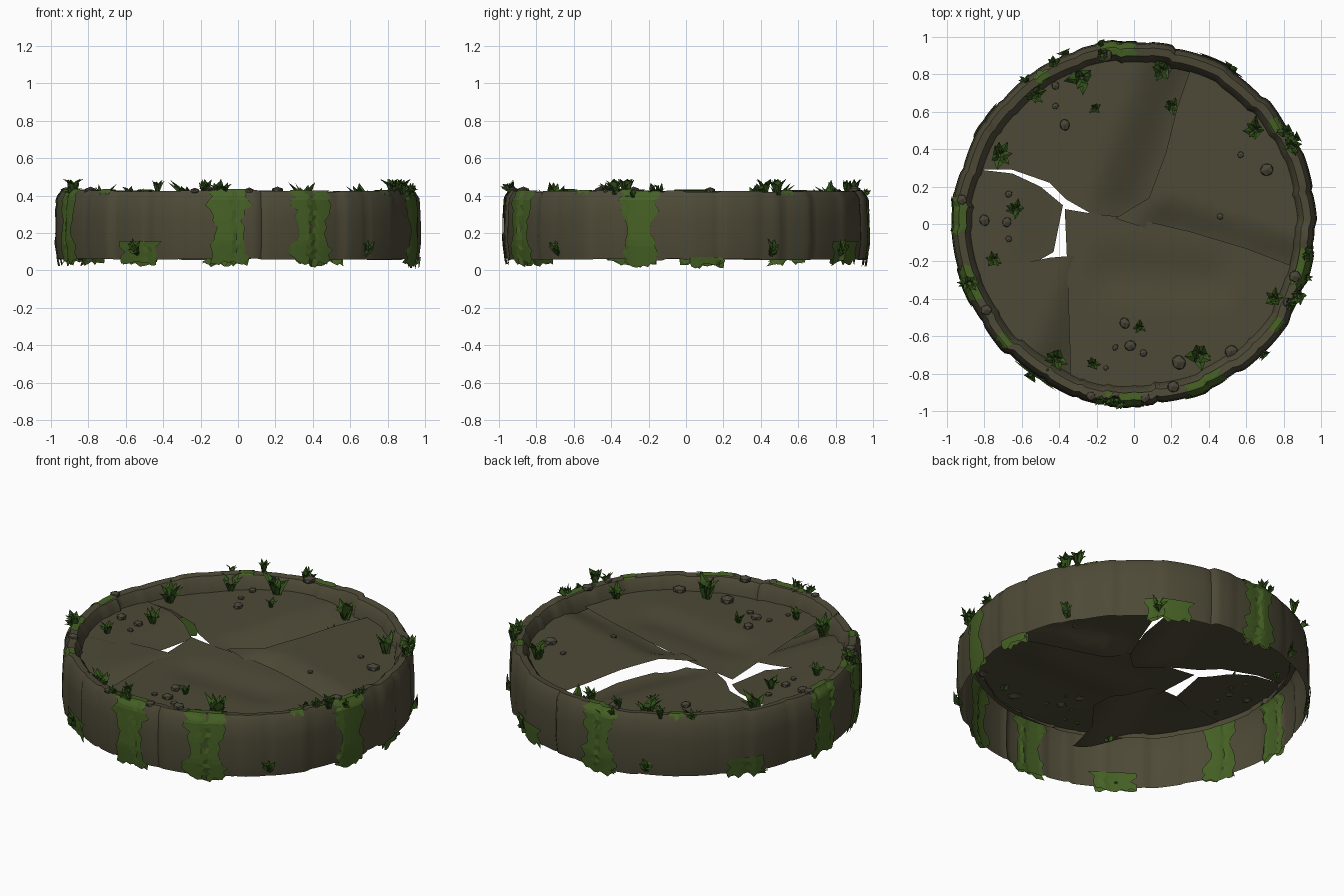
import bpy, bmesh, math, random
from mathutils import Vector, Matrix, geometry
from mathutils.bvhtree import BVHTree

if "Cube" in bpy.data.objects:
    bpy.data.objects.remove(bpy.data.objects["Cube"])

random.seed(7)
rnd = random.uniform


def material(name, col):
    m = bpy.data.materials.new(name)
    m.diffuse_color = (*col, 1)
    m.use_nodes = True
    m.node_tree.nodes["Principled BSDF"].inputs["Base Color"].default_value = m.diffuse_color
    return m


STONE = material("brown_stone", (0.075, 0.068, 0.038))
PEBBLE = material("grey_brown_pebble", (0.068, 0.060, 0.040))
MOSS = material("moss_green", (0.060, 0.118, 0.018))
GRASS = material("grass_green", (0.036, 0.090, 0.012))


def finish(name, bm, mat, angle=None):
    me = bpy.data.meshes.new(name)
    bm.to_mesh(me)
    bm.free()
    me.materials.append(mat)
    ob = bpy.data.objects.new(name, me)
    bpy.context.collection.objects.link(ob)
    if angle:
        me.shade_smooth()
        me.set_sharp_from_angle(angle=math.radians(angle))
    return ob


# ---- ring wall: profile swept round, broken into irregular blocks ----
PROFILE = [(0.972, 0.06), (0.984, 0.15), (0.982, 0.28), (0.976, 0.385),
           (0.952, 0.425), (0.912, 0.42), (0.888, 0.385), (0.875, 0.32)]
blocks, a = [], 0.0
while a < 355:
    w = min(rnd(7, 19), 360 - a)
    blocks.append((a, a + w, rnd(0, 0.022), rnd(0, 0.022), rnd(-0.006, 0.006)))
    a += w


def surf(theta, u, off=0.0):
    """Point on the wall at angle theta (degrees), u along the profile."""
    t = theta % 360
    i = min(max(int(math.floor(u)), 0), len(PROFILE) - 2)
    f = u - i
    r = PROFILE[i][0] * (1 - f) + PROFILE[i + 1][0] * f
    z = PROFILE[i][1] * (1 - f) + PROFILE[i + 1][1] * f
    for a0, a1, d0, d1, dz in blocks:
        if a0 <= t <= a1:
            k = (t - a0) / max(a1 - a0, 0.01)
            groove = 0.008 * max(0, 1 - min(t - a0, a1 - t) / 1.2)
            r -= d0 * (1 - k) + d1 * k + groove
            z += dz * (1 if u < 1 or 3 < u < 6 else 0)
            break
    if u > 3.5:
        z += off
    else:
        r += off
    th = math.radians(theta)
    return Vector((r * math.cos(th), r * math.sin(th), z))


bm = bmesh.new()
N = 240
cols = [[bm.verts.new(surf(i * 360 / N, u)) for u in range(len(PROFILE))] for i in range(N)]
for i in range(N):
    p, q = cols[i], cols[(i + 1) % N]
    for j in range(len(PROFILE) - 1):
        bm.faces.new((p[j], q[j], q[j + 1], p[j + 1]))
finish("ring_wall", bm, STONE, 40)


# ---- broken floor slabs: outline, base height, sagging edge ----
def arc(a0, a1, r=0.9):
    n = int(abs(a1 - a0) / 5) + 1
    return [(r * math.cos(math.radians(a0 + (a1 - a0) * k / n)),
             r * math.sin(math.radians(a0 + (a1 - a0) * k / n))) for k in range(n + 1)]


SLABS = {
    "back": (arc(66, 161) + [(-.65, .29), (-.45, .22), (-.36, .13), (-.22, .05), (0, .0),
             (.13, .12), (.22, .35), (.27, .6)], .345, ((.08, .1), (.34, .8)), .10, .34),
    "right": (arc(-19, 70) + [(.23, .62), (.17, .38), (.08, .14), (-.1, .03), (.3, -.1),
              (.6, -.19)], .355, ((.2, -.06), (.9, -.28)), .055, .22),
    "front": (arc(-112, -15) + [(.6, -.13), (.3, -.04), (0, .03), (-.22, .055), (-.37, .08),
              (-.36, -.15), (-.27, -.17), (-.1, -.3), (-.13, -.42), (-.23, -.58)],
              .34, ((-.1, -.27), (.4, -.3)), .02, .2),
    "front_left": (arc(197, 252) + [(-.2, -.6), (-.06, -.42), (-.06, -.27), (-.27, -.165),
                   (-.45, -.18), (-.65, -.285)], .345, ((-.06, -.28), (-.28, -.8)), .10, .32),
    "left": (arc(161, 199) + [(-.65, -.275), (-.43, -.15), (-.38, .1), (-.5, .2), (-.65, .27)],
             .35, ((-.4, -.15), (-.36, .12)), .03, .3),
}
floor = bmesh.new()
for name, (outline, base, seg, depth, width) in SLABS.items():
    bm = bmesh.new()
    bm.faces.new([bm.verts.new((x, y, 0)) for x, y in outline])
    for _ in range(5):
        bmesh.ops.triangulate(bm, faces=bm.faces[:])
        bmesh.ops.beautify_fill(bm, faces=bm.faces[:], edges=bm.edges[:])
        long = [e for e in bm.edges if e.calc_length() > 0.07]
        bmesh.ops.subdivide_edges(bm, edges=long, cuts=1)
    bmesh.ops.triangulate(bm, faces=bm.faces[:])
    s0, s1 = Vector((*seg[0], 0)), Vector((*seg[1], 0))
    for v in bm.verts:
        p, k = geometry.intersect_point_line(v.co, s0, s1)
        p = s0.lerp(s1, min(max(k, 0), 1))
        d = max(0, 1 - (v.co - p).length / width)
        v.co.z = base - depth * d * d * (3 - 2 * d) + 0.008 * math.sin(5 * v.co.x + 3 * v.co.y)
    bmesh.ops.recalc_face_normals(bm, faces=bm.faces[:])
    if sum(f.normal.z for f in bm.faces) < 0:
        bmesh.ops.reverse_faces(bm, faces=bm.faces[:])
    ob = finish("floor_slab_" + name, bm, STONE, 50)
    floor.from_mesh(ob.data)
tree = BVHTree.FromBMesh(floor)
floor.free()


def ground(x, y):
    if math.hypot(x, y) > 0.88:
        return 0.42
    hit = tree.ray_cast(Vector((x, y, 1)), Vector((0, 0, -1)))[0]
    return hit.z if hit else 0.34


# ---- moss: ragged sheets hugging the wall, outside and inside ----
def moss(bm, theta, half, u0, u1, step=0.25):
    n = int((u1 - u0) / step)
    edges = []
    for k in range(n + 1):
        u = u0 + (u1 - u0) * k / n
        waist = 1 - 0.3 * math.exp(-((u - 1.7) / 0.5) ** 2)
        edges.append((u, -half * waist * rnd(.75, 1.2), half * waist * rnd(.75, 1.2)))
    for off in (0.008, -0.008):
        rows = []
        for u, l, r in edges:
            if off < 0 and u > 3.5:
                break
            rows.append([bm.verts.new(surf(theta + l + (r - l) * c / 8,
                                           u + (rnd(-.25, .12) if u == u0 else 0), off))
                         for c in range(9)])
        for p, q in zip(rows, rows[1:]):
            for c in range(8):
                bm.faces.new((p[c], p[c + 1], q[c + 1], q[c]))


bm = bmesh.new()
for theta, half in [(-93, 6.5), (-66, 6.5), (200, 6), (95, 6), (177, 6), (-15, 6)]:
    moss(bm, theta, half, -0.2, 5.0)
for theta, half in [(-123, 7.5), (62, 7.5), (145, 7)]:
    moss(bm, theta, half, -0.15, 1.05)
moss(bm, 6, 5.5, -0.3, 0.2, 0.25)
for theta in (-35, 35, 122, 222):          # small pads on the rim
    moss(bm, theta, 2.5, 3.6, 5.2)
finish("moss_patches", bm, MOSS)


# ---- leafy tufts ----
def tuft(bm, pos, axis, size, n):
    rot = Vector((0, 0, 1)).rotation_difference(Vector(axis)).to_matrix()
    for k in range(n):
        spin = Matrix.Rotation(k * math.tau / n + rnd(-.4, .4), 3, 'Z')
        w, h, out = size * rnd(.2, .32), size * rnd(.7, 1.25), size * rnd(.4, .85)
        pts = [(0, -w * .6, -.2 * size), (0, w * .6, -.2 * size), (out * .45, w, h * .6),
               (out * .35, 0, h * .7), (out * .45, -w, h * .6), (out, rnd(-w, w), h)]
        vs = []
        for p in pts:
            co = Vector(pos) + rot @ (spin @ Vector(p))
            r = math.hypot(co.x, co.y)
            if r > 1:
                co.x, co.y = co.x / r, co.y / r
            co.z = min(max(co.z, 0), 0.49)
            vs.append(bm.verts.new(co))
        for f in ((0, 1, 2, 3), (0, 3, 4), (3, 2, 5), (4, 3, 5)):
            bm.faces.new([vs[i] for i in f])


bm = bmesh.new()
for x, y, s in [(-.72, .37, .1), (-.28, .78, .11), (-.21, .62, .05), (.15, .82, .1),
                (.2, .63, .07), (.65, .5, .1), (.82, .49, .08), (-.53, .69, .08),
                (-.43, .86, .06), (-.63, .08, .07), (-.75, -.19, .06), (-.42, -.72, .11),
                (-.22, -.75, .06), (.35, -.7, .11), (.75, -.4, .08), (.88, -.38, .07),
                (.03, -.55, .05), (-.17, .9, .06), (.84, .42, .07), (-.88, -.32, .08)]:
    tuft(bm, (x, y, ground(x, y)), (0, 0, 1), s, 7)
finish("grass_tufts", bm, GRASS)

bm = bmesh.new()
for theta in (-45, 28, 112, 236, 58):       # low on the wall
    a = math.radians(theta)
    tuft(bm, surf(theta, 0.35), (math.cos(a), math.sin(a), .9), .07, 8)
for k in range(16):                         # rim edge sprigs
    theta = random.choice((-93, -66, 200, 95, 177, -15, 30, 125, 145, -25)) + rnd(-9, 9)
    a = math.radians(theta)
    tuft(bm, surf(theta, rnd(3.2, 4.6)), (math.cos(a), math.sin(a), 1.2), .045, 5)
finish("wall_sprigs", bm, GRASS)

# ---- pebbles ----
bm = bmesh.new()
for x, y, r in [(-.37, .53, .035), (-.42, .63, .02), (-.42, .74, .025), (.71, .29, .04),
                (.57, .37, .02), (.46, .04, .02), (-.67, .16, .022), (-.8, .02, .035),
                (-.68, .01, .03), (-.67, -.08, .02), (-.79, -.46, .035), (-.05, -.53, .035),
                (-.02, -.65, .035), (.05, -.69, .022), (-.15, -.77, .016), (-.1, -.66, .02),
                (.24, -.74, .045), (.52, -.68, .04), (.21, -.87, .036), (-.1, -.92, .032),
                (-.23, -.92, .028), (.06, -.93, .03), (-.92, .13, .032), (.86, -.28, .036),
                (.82, -.42, .028), (-.15, .9, .04)]:
    m = (Matrix.Translation((x, y, ground(x, y) + r * .2)) @ Matrix.Rotation(rnd(0, 6), 4, 'Z')
         @ Matrix.Diagonal((1, rnd(.8, 1), .6, 1)))
    bmesh.ops.create_icosphere(bm, subdivisions=1, radius=r, matrix=m)
finish("pebbles", bm, PEBBLE)
